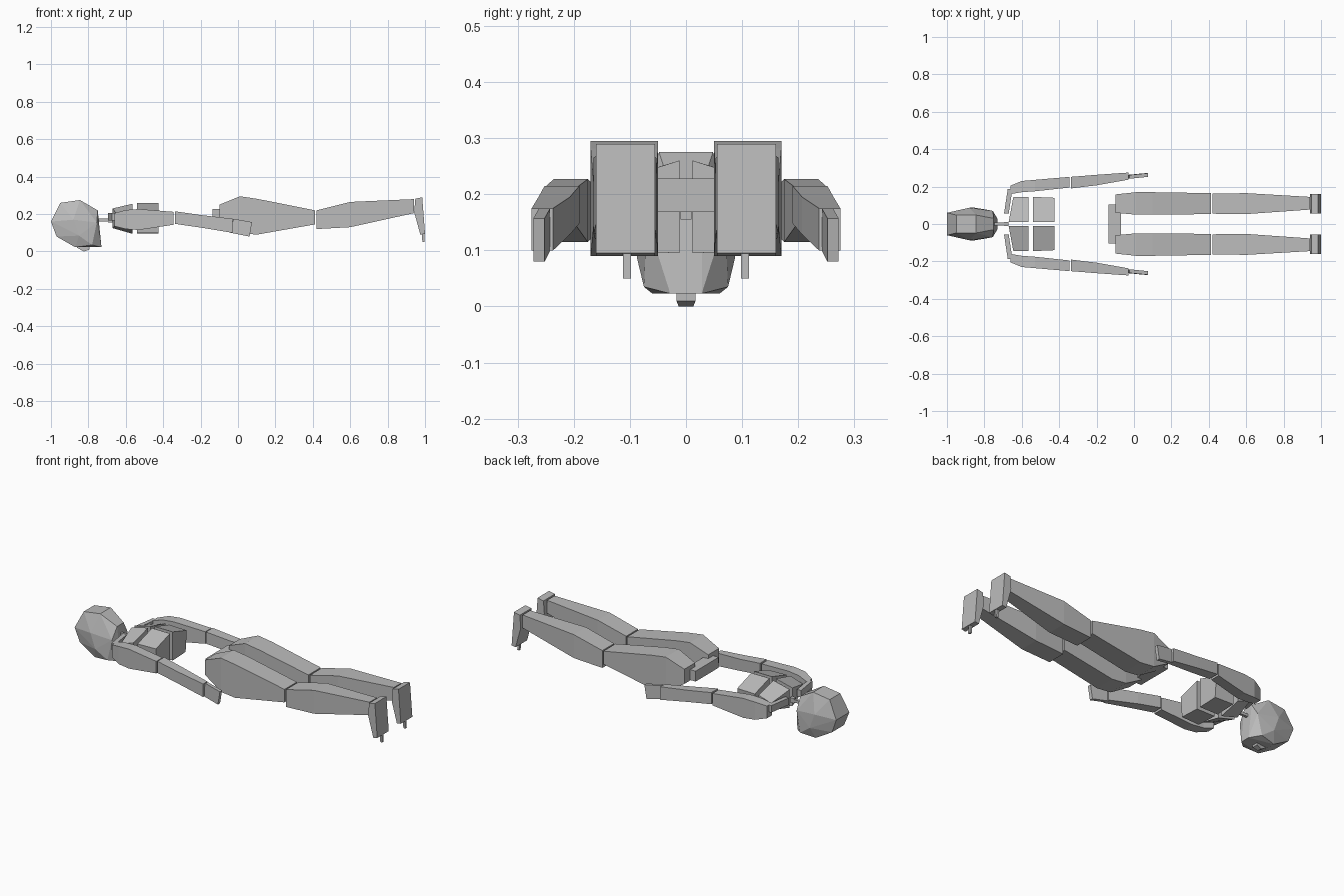
import bpy
import bmesh

default = bpy.data.objects.get("Cube")
if default:
    bpy.data.objects.remove(default, do_unlink=True)

# One plain grey for the whole figure
grey = bpy.data.materials.new("plain_grey")
grey.use_nodes = True
colour = (0.5, 0.5, 0.5, 1)
grey.diffuse_color = colour
grey.node_tree.nodes["Principled BSDF"].inputs["Base Color"].default_value = colour


def finish(name, bm):
    bmesh.ops.recalc_face_normals(bm, faces=bm.faces)
    mesh = bpy.data.meshes.new(name)
    bm.to_mesh(mesh)
    bm.free()
    mesh.materials.append(grey)
    obj = bpy.data.objects.new(name, mesh)
    bpy.context.collection.objects.link(obj)
    return obj


def loft(name, corners):
    """Skin a chain of four-cornered sections and cap both ends."""
    bm = bmesh.new()
    rings = [[bm.verts.new(p) for p in ring] for ring in corners]
    for a, b in zip(rings, rings[1:]):
        for i in range(4):
            j = (i + 1) % 4
            bm.faces.new((a[i], a[j], b[j], b[i]))
    bm.faces.new(rings[0])
    bm.faces.new(rings[-1])
    return finish(name, bm)


def limb(name, sections, side=1):
    """Sections: x, inner y, outer y, bottom z, top z."""
    loft(name, [[(x, side * y0, z0), (x, side * y1, z0),
                 (x, side * y1, z1), (x, side * y0, z1)]
                for x, y0, y1, z0, z1 in sections])


def plate(name, outline, inner, outer, side=1):
    """Side outline in x and z, extruded across y."""
    bm = bmesh.new()
    a = [bm.verts.new((x, side * inner, z)) for x, z in outline]
    b = [bm.verts.new((x, side * outer, z)) for x, z in outline]
    bm.faces.new(a)
    bm.faces.new(b)
    for i in range(len(a)):
        j = (i + 1) % len(a)
        bm.faces.new((a[i], a[j], b[j], b[i]))
    return finish(name, bm)


# Faceted head, face down
half_head = [(-1.0, .06, .16), (-.95, .048, .26), (-.845, .048, .275),
             (-.75, .03, .22), (-.755, .07, .155), (-.88, .087, .17),
             (-.85, .087, .085), (-.97, .055, .08), (-.87, .06, .023),
             (-.78, .075, .035), (-.73, .028, .023)]
bm = bmesh.new()
for x, y, z in half_head:
    for s in (-1, 1):
        bm.verts.new((x, s * y, z))
bmesh.ops.convex_hull(bm, input=bm.verts)
bmesh.ops.dissolve_limit(bm, angle_limit=0.03, verts=bm.verts, edges=bm.edges)
finish("head", bm)

limb("nose", [(-.86, -.01, .01, .02, .05), (-.825, -.013, .013, 0, .05),
              (-.795, -.017, .017, .01, .05)])

# Thin neck and the pelvis bar
limb("neck", [(-.76, -.007, .007, .16, .176), (-.695, -.007, .007, .16, .176)])
limb("neck_base", [(-.695, -.01, .01, .155, .183), (-.67, -.01, .01, .155, .183)])
limb("pelvis", [(-.135, -.105, .105, .168, .228), (-.07, -.105, .105, .168, .228)])

for label, s in (("front", -1), ("back", 1)):
    # Shoulder bar
    loft(label + "_shoulder_bar", [
        [(x, s * y, .165), (x + .025, s * y, .165),
         (x + .025, s * y, .205), (x, s * y, .205)]
        for x, y in ((-.695, .055), (-.675, .187))])

    # Two sloping rib blocks
    loft(label + "_upper_ribs", [
        [(xi, s * .012, b), (xo, s * .143, b + .03),
         (xo, s * .145, t - .035), (xi, s * .012, t)]
        for xi, xo, b, t in ((-.67, -.645, .125, .23), (-.565, -.565, .095, .255))])
    loft(label + "_lower_ribs", [
        [(x, s * .012, .095), (x, s * y, .1),
         (x, s * (y + .01), .22), (x, s * .012, .26)]
        for x, y in ((-.54, .135), (-.425, .13))])

    # Arm and hand
    limb(label + "_upper_arm", [(-.66, .16, .205, .135, .205),
                                (-.6, .17, .23, .12, .222),
                                (-.53, .175, .236, .115, .227),
                                (-.345, .195, .252, .143, .212)], s)
    limb(label + "_forearm", [(-.338, .19, .252, .148, .215),
                              (-.2, .207, .263, .128, .195),
                              (-.03, .237, .275, .1, .175)], s)
    loft(label + "_hand", [
        [(x0, s * y, z0), (x0, s * (y + .02), z0),
         (x1, s * (y + .02), z1), (x1, s * y, z1)]
        for x0, z0, x1, z1, y in ((-.04, .1, -.025, .175, .242),
                                  (.062, .08, .075, .157, .252))])

    # Leg
    limb(label + "_thigh", [(-.1, .06, .158, .165, .25),
                            (.01, .05, .17, .1, .295),
                            (.1, .05, .17, .09, .282),
                            (.412, .053, .165, .145, .22)], s)
    limb(label + "_shin", [(.42, .055, .162, .12, .22),
                           (.6, .053, .165, .13, .265),
                           (.94, .077, .145, .205, .28)], s)

    # Foot hanging down, with a small toe peg
    plate(label + "_foot", [(.942, .21), (.948, .282), (.985, .29),
                            (1.0, .095), (.975, .09)], .055, .16, s)
    plate(label + "_toe", [(.982, .1), (.996, .1), (.998, .05), (.986, .05)],
          .098, .112, s)
